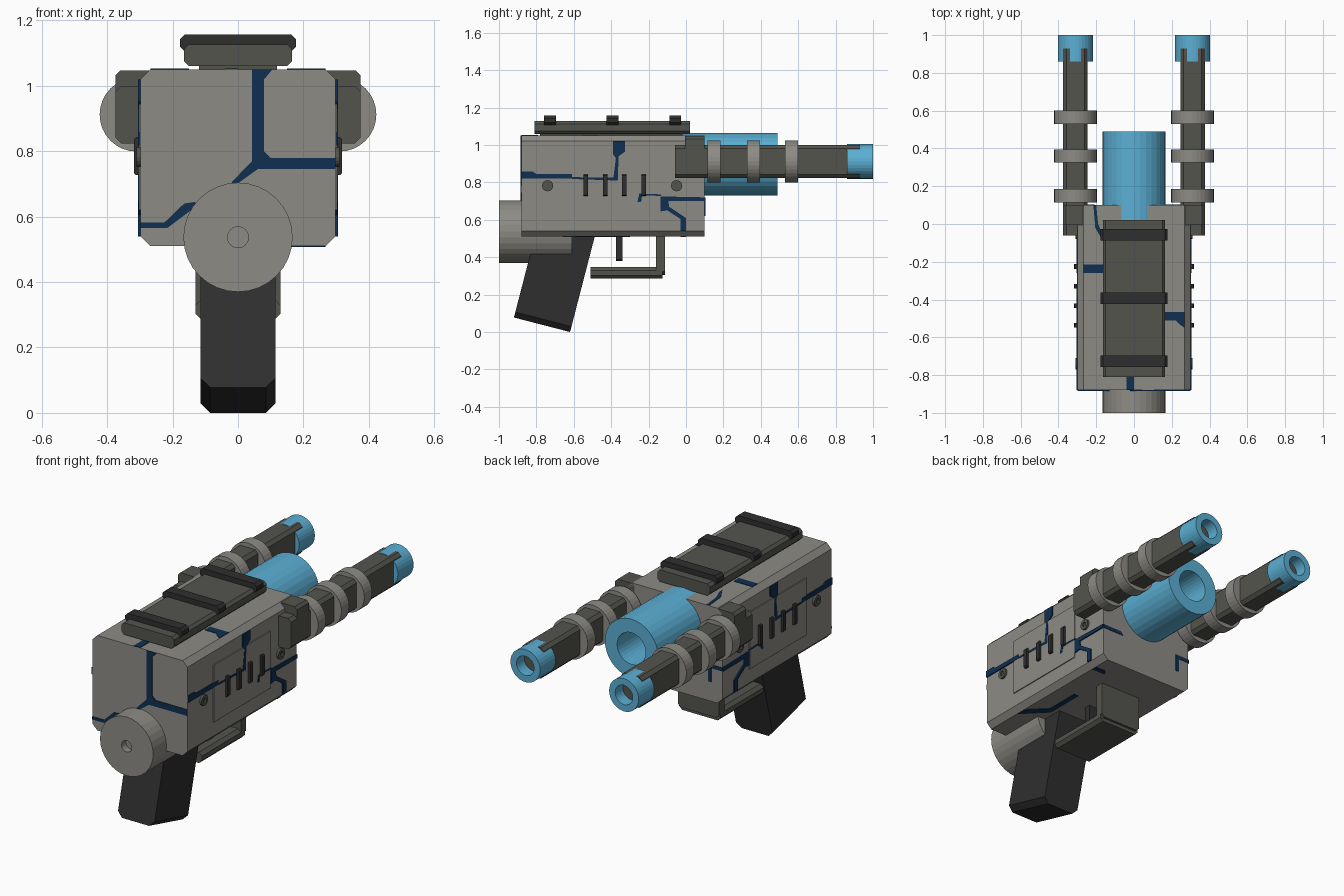
import bpy, bmesh, math
from mathutils import Matrix, Vector


def material(name, rgb):
    m = bpy.data.materials.new(name)
    m.diffuse_color = (*rgb, 1)
    return m


GREY = material("warm grey", (0.27, 0.26, 0.235))
OLIVE = material("dark olive grey", (0.088, 0.088, 0.076))
BLACK = material("near black", (0.028, 0.028, 0.028))
BLUE = material("sky blue", (0.105, 0.43, 0.66))
NAVY = material("navy", (0.005, 0.03, 0.085))


def finish(name, bm, mat, matrix=None):
    bmesh.ops.recalc_face_normals(bm, faces=bm.faces)
    me = bpy.data.meshes.new(name)
    bm.to_mesh(me)
    bm.free()
    me.materials.append(mat)
    ob = bpy.data.objects.new(name, me)
    bpy.context.collection.objects.link(ob)
    if matrix:
        ob.matrix_world = matrix
    return ob


def prism(bm, outline, to3d, a, b):
    """Extrude a 2D outline between depths a and b; to3d(u, v, depth) gives the point."""
    lo = [bm.verts.new(to3d(u, v, a)) for u, v in outline]
    hi = [bm.verts.new(to3d(u, v, b)) for u, v in outline]
    n = len(outline)
    bm.faces.new(lo)
    bm.faces.new(hi)
    for i in range(n):
        j = (i + 1) % n
        bm.faces.new((lo[i], lo[j], hi[j], hi[i]))


def block(name, x, y, z, c, mat, matrix=None):
    """Box whose four edges along y are chamfered by c."""
    (x0, x1), (z0, z1) = x, z
    pts = [(x0 + c, z0), (x1 - c, z0), (x1, z0 + c), (x1, z1 - c),
           (x1 - c, z1), (x0 + c, z1), (x0, z1 - c), (x0, z0 + c)]
    bm = bmesh.new()
    prism(bm, pts, lambda u, v, d: (u, d, v), *y)
    return finish(name, bm, mat, matrix)


def lathe(name, profile, centre, mat, axis='y', n=32):
    """Turn a (radius, position) profile around the y axis, or the x axis."""
    bm = bmesh.new()
    rings = []
    for r, t in profile:
        if r == 0:
            rings.append([bm.verts.new((0, t, 0))] * n)
        else:
            rings.append([bm.verts.new((r * math.sin(2 * math.pi * i / n), t,
                                        r * math.cos(2 * math.pi * i / n))) for i in range(n)])
    for p, q in zip(rings, rings[1:]):
        for i in range(n):
            j = (i + 1) % n
            bm.faces.new(dict.fromkeys((p[i], p[j], q[j], q[i])))
    rot = Matrix.Rotation(-math.pi / 2, 4, 'Z') if axis == 'x' else Matrix()
    return finish(name, bm, mat, Matrix.Translation(Vector(centre)) @ rot)


def stripes(name, outlines, to3d, a, b):
    """Thin painted plates on one side of the body."""
    bm = bmesh.new()
    for o in outlines:
        prism(bm, o, to3d, a, b)
    return finish(name, bm, NAVY)


# Main body and rear cap
block("body", (-0.298, 0.298), (-0.88, 0.10), (0.51, 1.05), 0.03, GREY)
lathe("rear_cap", [(0, -0.96), (0.032, -0.96), (0.032, -1.0), (0.167, -1.0), (0.167, -0.61), (0, -0.61)],
      (0, 0, 0.537), GREY)

# Slanted grip
tilt = math.radians(-14.5)
block("grip", (-0.115, 0.115), (-0.155, 0.155), (0, 0.57), 0.03, BLACK,
      Matrix.Translation((0, -0.77, 0.155 * math.sin(-tilt))) @ Matrix.Rotation(tilt, 4, 'X'))

# Trigger and guard
block("trigger", (-0.03, 0.03), (-0.375, -0.34), (0.38, 0.53), 0.008, BLACK)
block("guard_bar", (-0.13, 0.13), (-0.51, -0.125), (0.285, 0.347), 0.018, OLIVE)
block("guard_post", (-0.13, 0.13), (-0.16, -0.112), (0.305, 0.53), 0.018, OLIVE)

# Top rail and cross bars
block("top_rail", (-0.165, 0.165), (-0.81, 0.022), (1.06, 1.127), 0.015, OLIVE)
block("rail_foot", (-0.12, 0.12), (-0.78, -0.02), (1.04, 1.07), 0.005, OLIVE)
for i, y in enumerate((-0.727, -0.393, -0.057)):
    block(f"rail_bar_{i + 1}", (-0.178, 0.178), (y - 0.031, y + 0.031), (1.105, 1.157), 0.015, BLACK)

# Central barrel
lathe("centre_barrel", [(0, -0.08), (0.167, -0.08), (0.167, 0.49), (0.09, 0.49), (0.09, 0.15), (0, 0.15)],
      (0, 0, 0.898), BLUE)

for s, side in ((-1, "left"), (1, "right")):
    # Side barrels with mount, rings and tip
    bx, bz = 0.31 * s, 0.912
    block(f"{side}_barrel", (bx - 0.065, bx + 0.065), (-0.06, 0.93), (bz - 0.088, bz + 0.088), 0.018, OLIVE)
    block(f"{side}_barrel_mount", (bx - 0.065, bx + 0.065), (-0.005, 0.10), (0.90, 1.047), 0.015, OLIVE)
    for i, y in enumerate((0.15, 0.36, 0.565)):
        lathe(f"{side}_barrel_ring_{i + 1}", [(0, y - 0.035), (0.113, y - 0.035), (0.113, y + 0.035), (0, y + 0.035)],
              (bx, 0, bz), GREY)
    lathe(f"{side}_barrel_tip", [(0.055, 0.86), (0.093, 0.86), (0.093, 1.0), (0.055, 1.0), (0.055, 0.86)],
          (bx, 0, bz), BLUE)

    # Side panel, vents and bolts
    edge = sorted((0.29 * s, 0.303 * s))
    block(f"{side}_panel", edge, (-0.65, -0.14), (0.62, 0.945), 0.001, GREY)
    for i, y in enumerate((-0.535, -0.432, -0.33, -0.225)):
        block(f"{side}_vent_{i + 1}", sorted((0.29 * s, 0.318 * s)), (y - 0.012, y + 0.012), (0.727, 0.843), 0.006, BLACK)
    for i, y in enumerate((-0.74, -0.05)):
        lathe(f"{side}_bolt_{i + 1}", [(0, 0.0), (0.03, 0.0), (0.03, 0.02 * s), (0.013, 0.02 * s),
                                       (0.013, 0.012 * s), (0, 0.012 * s)],
              (0.29 * s, y, 0.782), OLIVE, 'x', 16)

    # Painted stripes on the sides
    stripes(f"{side}_stripes", [
        [(-0.88, 0.82), (-0.61, 0.82), (-0.61, 0.845), (-0.80, 0.845), (-0.82, 0.858), (-0.88, 0.858)],
        [(-0.61, 0.818), (-0.365, 0.81), (-0.365, 0.825), (-0.61, 0.828)],
        [(-0.39, 0.81), (-0.365, 0.81), (-0.36, 0.94), (-0.325, 0.965), (-0.325, 1.02), (-0.39, 1.02),
         (-0.39, 0.95), (-0.375, 0.93)],
        [(0.10, 0.70), (0.10, 0.72), (-0.135, 0.725), (-0.135, 0.645), (-0.10, 0.65), (-0.03, 0.605),
         (-0.03, 0.54), (0.0, 0.54), (0.0, 0.61), (-0.09, 0.67), (-0.095, 0.70)],
        [(-0.26, 0.695), (-0.24, 0.695), (-0.235, 0.73), (-0.135, 0.728), (-0.135, 0.736), (-0.25, 0.74)],
    ], lambda u, v, d, s=s: (d * s, u, v), 0.297, 0.305)

# Painted stripes on the back of the body
stripes("rear_stripes", [
    [(0.043, 1.05), (0.043, 0.77), (-0.02, 0.705), (-0.01, 0.695), (0.06, 0.745), (0.298, 0.745),
     (0.298, 0.78), (0.10, 0.78), (0.08, 0.80), (0.08, 1.02), (0.105, 1.05)],
    [(-0.298, 0.566), (-0.215, 0.566), (-0.13, 0.63), (-0.13, 0.645), (-0.165, 0.64), (-0.225, 0.582), (-0.298, 0.582)],
], lambda u, v, d: (u, d, v), -0.884, -0.879)

# Painted stripes on the muzzle face of the body
stripes("muzzle_stripes", [
    [(-0.298, 0.70), (-0.298, 0.72), (-0.21, 0.72), (-0.21, 0.62), (-0.23, 0.62), (-0.23, 0.70)],
    [(0.298, 0.70), (0.298, 0.72), (0.18, 0.72), (0.16, 0.70)],
], lambda u, v, d: (u, d, v), 0.099, 0.103)

# Painted stripes on the top
stripes("top_stripes", [
    [(-0.268, -0.26), (-0.15, -0.26), (-0.15, -0.215), (-0.268, -0.215)],
    [(0.15, -0.51), (0.22, -0.51), (0.24, -0.53), (0.268, -0.55), (0.268, -0.465), (0.15, -0.465)],
    [(-0.04, -0.88), (0.0, -0.88), (0.0, -0.79), (-0.04, -0.79)],
    [(-0.215, 0.10), (-0.205, -0.02), (-0.165, -0.09), (-0.165, -0.06), (-0.19, 0.0), (-0.20, 0.10)],
], lambda u, v, d: (u, v, d), 1.049, 1.053)

# Painted stripe underneath
stripes("bottom_stripes", [
    [(0.268, -0.66), (0.268, -0.60), (0.17, -0.50), (0.17, -0.30), (0.14, -0.30), (0.14, -0.53)],
    [(0.268, -0.03), (0.268, 0.0), (0.20, 0.0), (0.18, -0.03)],
], lambda u, v, d: (u, v, d), 0.507, 0.511)
